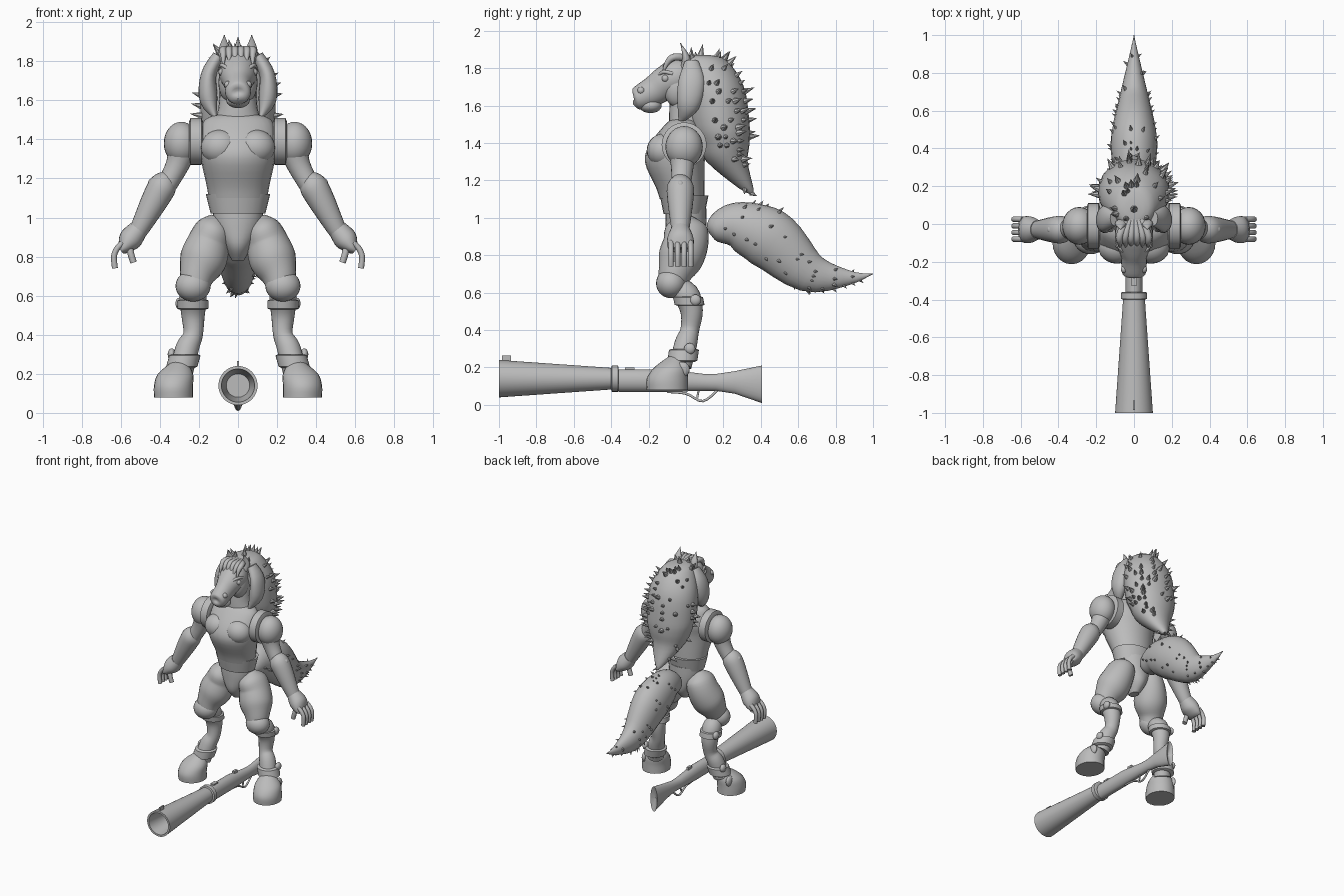
import bpy, bmesh, math, random
from mathutils import Vector, Matrix

default_cube = bpy.data.objects.get("Cube")
if default_cube:
    bpy.data.objects.remove(default_cube)
random.seed(7)

clay = bpy.data.materials.new("plain grey")
clay.use_nodes = True
grey = (.5, .5, .5, 1)
clay.diffuse_color = grey
clay.node_tree.nodes["Principled BSDF"].inputs["Base Color"].default_value = grey
ACROSS, ALONG, UP = Vector((1, 0, 0)), Vector((0, 1, 0)), Vector((0, 0, 1))
parts = []


def finish(name, bm, pair=False):
    """Store the mesh as an object; a pair is mirrored to the other side."""
    bmesh.ops.recalc_face_normals(bm, faces=bm.faces[:])
    mesh = bpy.data.meshes.new(name)
    bm.to_mesh(mesh)
    bm.free()
    mesh.materials.append(clay)
    obj = bpy.data.objects.new(name, mesh)
    bpy.context.collection.objects.link(obj)
    if pair:
        obj.modifiers.new("mirror", "MIRROR").use_mirror_merge = False
    parts.append(obj)
    return obj


def spline(rows, steps):
    """Smooth a list of sections with a Catmull-Rom curve."""
    out = []
    for i in range(len(rows) - 1):
        a, b, c, d = rows[max(i - 1, 0)], rows[i], rows[i + 1], rows[min(i + 2, len(rows) - 1)]
        for k in range(steps):
            t = k / steps
            start_slope, end_slope = (c - a) / 2, (d - b) / 2
            rise = t * t * (3 - t - t)
            out.append(b.lerp(c, rise) + start_slope * t * (1 - t) ** 2 - end_slope * t * t * (1 - t))
    return out + [rows[-1]]


def tube(name, sections, hint=ACROSS, axis=None, steps=4, pair=False, sides=24):
    """Loft ellipses through (position, radius along hint, other radius).
    Sections of single parts leave out x, round ones leave out the last radius."""
    full = [tuple(s) if pair else (0, *s) for s in sections]
    rows = spline([Vector(s if len(s) == 5 else (*s, s[-1])) for s in full], steps)
    bm = bmesh.new()
    rings = []
    for i, row in enumerate(rows):
        before, after = rows[max(i - 1, 0)], rows[min(i + 1, len(rows) - 1)]
        t = axis or Vector((after - before)[:3]).normalized()
        u = (hint - t * hint.dot(t)).normalized()
        v = t.cross(u)
        wide, deep = max(row[3], .002), max(row[4], .002)
        angles = [math.tau * k / sides for k in range(sides)]
        centre = Vector(row[:3])
        rings.append([bm.verts.new(centre + u * wide * math.cos(w) + v * deep * math.sin(w))
                      for w in angles])
    for lower, upper in zip(rings, rings[1:]):
        for k in range(sides):
            n = (k + 1) % sides
            bm.faces.new((lower[k], lower[n], upper[n], upper[k]))
    bm.faces.new(rings[0])
    bm.faces.new(rings[-1])
    return finish(name, bm, pair)


def wire(name, path, radius, pair=False):
    return tube(name, [(*point, radius) for point in path], sides=10, pair=pair)


def collar(name, start, end, radius, axis, pair=False):
    """A short band with bevelled rims."""
    inner = radius * .85
    mid_start, mid_end = (tuple(Vector(start).lerp(Vector(end), f)) for f in (.1, .9))
    rows = [(*start, inner), (*mid_start, radius), (*mid_end, radius), (*end, inner)]
    tube(name, rows, hint=ALONG if axis == ACROSS else ACROSS, axis=axis, steps=1, pair=pair, sides=32)


def ball(name, loc, radii, pair=False):
    bm = bmesh.new()
    bmesh.ops.create_uvsphere(bm, u_segments=24, v_segments=14, radius=1,
                              matrix=Matrix.LocRotScale(Vector(loc), None, Vector(radii)))
    finish(name, bm, pair)


def box(name, loc, size):
    bm = bmesh.new()
    bmesh.ops.create_cube(bm, size=1, matrix=Matrix.LocRotScale(Vector(loc), None, Vector(size)))
    finish(name, bm)


def tufts(name, body, count, length, lean):
    """Scatter small cones over the surface of a hair mass."""
    bm = bmesh.new()
    faces = [face for face in body.data.polygons if face.normal.y > -.35]
    weights = [face.area for face in faces]
    for face in random.choices(faces, weights=weights, k=count):
        way = (face.normal + lean).normalized()
        size = length * random.uniform(.7, 1.2)
        turn = way.to_track_quat("Z", "Y").to_matrix().to_4x4()
        place = Matrix.Translation(face.center + way * size * .35) @ turn
        bmesh.ops.create_cone(bm, segments=7, radius1=size * .45, radius2=0,
                              depth=size * 1.4, matrix=place)
    finish(name, bm)


# Torso, belt and pelvis
tube("torso", [(-.01, 1.53, .09, .06), (-.02, 1.5, .17, .09), (-.04, 1.4, .2, .15),
               (-.06, 1.3, .19, .16), (-.03, 1.16, .16, .13), (-.02, 1.1, .15, .12)], axis=UP)
ball("chest_muscles", (.09, -.12, 1.36), (.1, .09, .09), pair=True)
tube("belt", [(-.01, 1.12, .165, .13), (-.01, 1.02, .14, .11)], axis=UP, steps=1)
tube("pelvis", [(0, 1.05, .13, .11), (0, .95, .12, .11), (0, .85, .07, .1), (0, .78, .03, .04)], axis=UP)

# Arms
collar("shoulder_discs", (.18, -.01, 1.39), (.25, -.01, 1.39), .12, ACROSS, pair=True)
ball("shoulder_muscles", (.29, -.01, 1.38), (.09, .1, .11), pair=True)
tube("upper_arms", [(.28, -.02, 1.38, .08), (.31, -.02, 1.27, .06), (.38, -.03, 1.14, .05)],
     hint=ALONG, pair=True)
tube("forearms", [(.35, -.03, 1.21, .04), (.38, -.03, 1.17, .07), (.42, -.03, 1.1, .07),
                  (.5, -.03, .95, .05), (.53, -.03, .9, .04)], hint=ALONG, pair=True)
ball("elbow_pivots", (.44, -.03, 1.18), (.02, .02, .02), pair=True)
tube("palms", [(.51, -.03, .94, .05), (.55, -.03, .89, .07, .06), (.58, -.03, .85, .07, .04),
               (.6, -.03, .83, .06, .02)], hint=ALONG, pair=True)
for i, finger in enumerate(("index", "middle", "ring", "little")):
    y = i * .035 - .08
    wire(finger + "_fingers", [(.59, y, .87), (.62, y, .84), (.635, y, .8), (.63, y, .74)], .015, pair=True)
wire("thumbs", [(.56, -.06, .88), (.55, -.07, .82), (.535, -.07, .77)], .017, pair=True)

# Legs
tube("thighs", [(.1, 0, 1, .04), (.12, 0, .95, .09, .11), (.15, 0, .87, .11, .12),
                (.18, -.03, .78, .12), (.21, -.06, .7, .09), (.22, -.08, .63, .07)], pair=True)
ball("knees", (.23, -.08, .65), (.09, .08, .08), pair=True)
tube("shins", [(.22, -.06, .63, .05), (.23, 0, .59, .07), (.23, .03, .5, .06), (.23, .02, .4, .05),
               (.26, 0, .33, .06), (.29, -.03, .21, .06)], pair=True)
collar("hock_collars", (.23, .01, .58), (.23, .02, .53), .08, UP, pair=True)
collar("ankle_collars", (.27, -.01, .3), (.29, -.02, .23), .08, UP, pair=True)
for joint, loc, r in (("hock", (.3, .05, .56), .03), ("ankle", (.34, .02, .3), .03),
                      ("hoof", (.37, -.02, .19), .04)):
    ball(joint + "_pivots", loc, (.02, r, r), pair=True)
tube("hooves", [(.33, -.1, .08, .1, .11), (.33, -.1, .14, .1, .11), (.32, -.08, .2, .09),
                (.3, -.05, .26, .04)], axis=UP, pair=True)

# Neck and head
tube("neck", [(0, 1.47, .13, .09), (0, 1.56, .1, .09), (.02, 1.7, .09, .1), (.02, 1.8, .07, .08)], axis=UP)
tube("head", [(.04, 1.78, .04), (.01, 1.77, .08), (-.05, 1.75, .1), (-.11, 1.72, .09), (-.17, 1.68, .07, .08),
              (-.25, 1.64, .065), (-.275, 1.63, .045), (-.28, 1.63, 0)])
ball("cheeks", (.04, -.04, 1.69), (.06, .08, .1), pair=True)
ball("lower_jaw", (0, -.19, 1.6), (.06, .06, .04))
ball("nostrils", (.05, -.24, 1.68), (.02, .02, .02), pair=True)
ball("eyes", (.08, -.11, 1.745), (.02, .02, .02), pair=True)
wire("brows", [(.05, -.15, 1.76), (.08, -.12, 1.78), (.09, -.07, 1.77)], .01, pair=True)
tube("ears", [(.06, 0, 1.8, .03), (.07, 0, 1.86, .03, .02), (.07, -.03, 1.935, 0)], pair=True)

# Mane with side locks and fringe
mane = tube("mane", [(.08, 1.87, .05), (.1, 1.84, .11, .12), (.15, 1.7, .18, .16), (.18, 1.5, .19, .16),
                     (.2, 1.4, .17, .14), (.22, 1.3, .13, .11), (.32, 1.16, .04), (.36, 1.12, 0)], axis=UP)
tube("side_locks", [(.1, .03, 1.83, .03, .04), (.15, .03, 1.73, .04, .07), (.15, .01, 1.6, .045, .06),
                    (.11, -.04, 1.5, 0)], pair=True)
for i in range(3):
    x = .015 + i * .03
    tip = 1.76 + .03 * (i % 2)
    tube("fringe_locks", [(x / 2, .02, 1.85, .02), (x, -.06, 1.86, .02), (x, -.1, 1.83, .015),
                          (x, -.13, tip, 0)], sides=10, pair=True)
tufts("mane_tufts", mane, 80, .048, (ALONG + UP) / 5)

# Tail
tail = tube("tail", [(.12, .93, .02), (.15, .94, .07), (.25, .96, .1, .12), (.36, .93, .12, .15),
                     (.47, .87, .12, .16), (.66, .71, .08, .11), (.87, .68, .03, .04), (1, .7, 0)])
tufts("tail_tufts", tail, 65, .024, ALONG / 2)

# Flared long gun lying between the feet
tube("gun_barrel", [(-.36, .14, .055), (-1, .14, .1), (-1, .14, .085), (-.8, .14, .06)],
     axis=ALONG, steps=1, sides=40)
collar("barrel_band", (0, -.4, .14)[1:], (-.36, .14), .07, ALONG)
tube("gun_stock", [(-.36, .13, .045, .06), (-.1, .13, .045, .06), (.1, .12, .035, .045), (.16, .12, .03, .045),
                   (.26, .12, .035, .06), (.405, .11, .03, .1), (.38, .11, 0)], axis=ALONG, steps=1)
box("front_sight", (0, -.96, .25), (.01, .05, .03))
box("rear_sight", (0, -.3, .195), (.03, .05, .01))
box("hammer", (0, -.04, .185), (.02, .04, .03))
wire("trigger_guard", [(-.1, .07), (0, .06), (.09, .02), (.17, .08)], .007)
wire("trigger", [(.07, .09), (.06, .04)], .006)

# Smooth shading with crisp edges
bpy.ops.object.select_all(action="DESELECT")
for obj in parts:
    obj.select_set(True)
bpy.context.view_layer.objects.active = parts[0]
bpy.ops.object.shade_smooth_by_angle(angle=math.radians(40))
